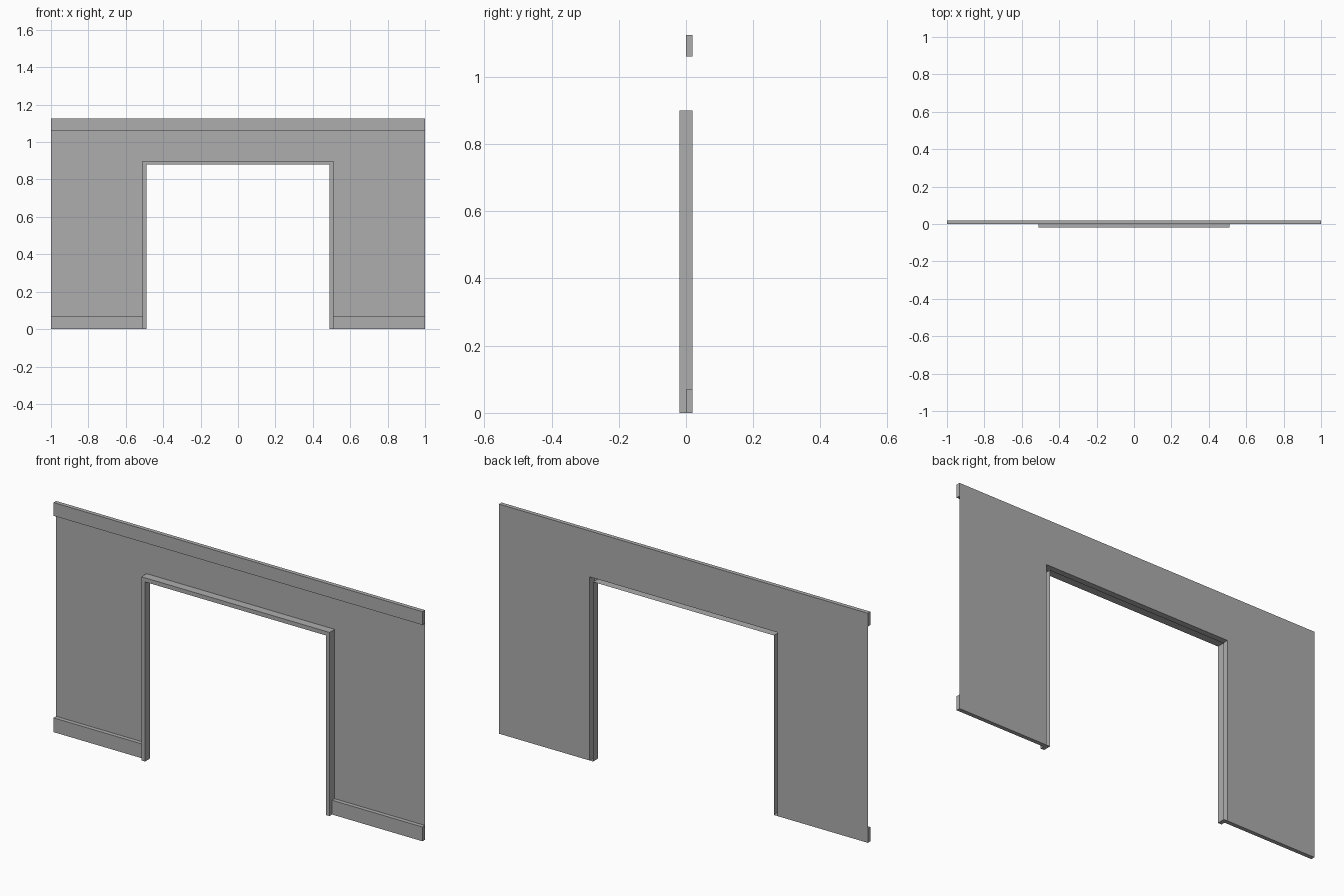
import bpy
import bmesh

cube = bpy.data.objects.get("Cube")
if cube:
    bpy.data.objects.remove(cube, do_unlink=True)

GREY = (0.42, 0.42, 0.42, 1.0)
grey = bpy.data.materials.new("plain_grey")
grey.use_nodes = True
grey.diffuse_color = GREY
grey.node_tree.nodes["Principled BSDF"].inputs["Base Color"].default_value = GREY

HALF, TOP = 1.0, 1.125            # wall half width and height
OUT_X, OUT_Z = 0.51, 0.9          # outside of the door frame
IN_X, IN_Z = 0.49, 0.88           # inside of the door frame
BACK, TRIM, FRONT = 0.02, 0.0, -0.02


def arch(x, x_in, top, z_in):
    """Outline of a portal: outer edge up and over, inner edge back."""
    return [(-x, 0), (-x, top), (x, top), (x, 0),
            (x_in, 0), (x_in, z_in), (-x_in, z_in), (-x_in, 0)]


def rect(x0, x1, z0, z1):
    return [(x0, z0), (x0, z1), (x1, z1), (x1, z0)]


def make(name, outline, y_front=None):
    """Flat outline on the back plane, or an open-backed shell reaching y_front."""
    bm = bmesh.new()
    y = BACK if y_front is None else y_front
    face = bm.faces.new([bm.verts.new((x, y, z)) for x, z in outline])
    if y_front is not None:
        rim = bmesh.ops.extrude_edge_only(bm, edges=face.edges[:])
        verts = [g for g in rim["geom"] if isinstance(g, bmesh.types.BMVert)]
        bmesh.ops.translate(bm, verts=verts, vec=(0, BACK - y_front, 0))
    bmesh.ops.recalc_face_normals(bm, faces=bm.faces[:])
    face.normal_update()
    # single sheets face the back, shells face the front
    if (face.normal.y > 0) != (y_front is None):
        bmesh.ops.reverse_faces(bm, faces=bm.faces[:])
    mesh = bpy.data.meshes.new(name)
    bm.to_mesh(mesh)
    bm.free()
    mesh.materials.append(grey)
    obj = bpy.data.objects.new(name, mesh)
    bpy.context.collection.objects.link(obj)
    return obj


# Thin wall sheet with the doorway opening
make("wall", arch(HALF, OUT_X, TOP, OUT_Z))

# Door frame standing proud of the wall, hollow at the back
make("door_frame", arch(OUT_X, IN_X, OUT_Z, IN_Z), FRONT)

# Cornice along the top and skirting on each side of the doorway
make("cornice", rect(-HALF, HALF, 1.06, TOP), TRIM)
make("skirting_right", rect(-HALF, -OUT_X, 0, 0.07), TRIM)
make("skirting_left", rect(OUT_X, HALF, 0, 0.07), TRIM)
